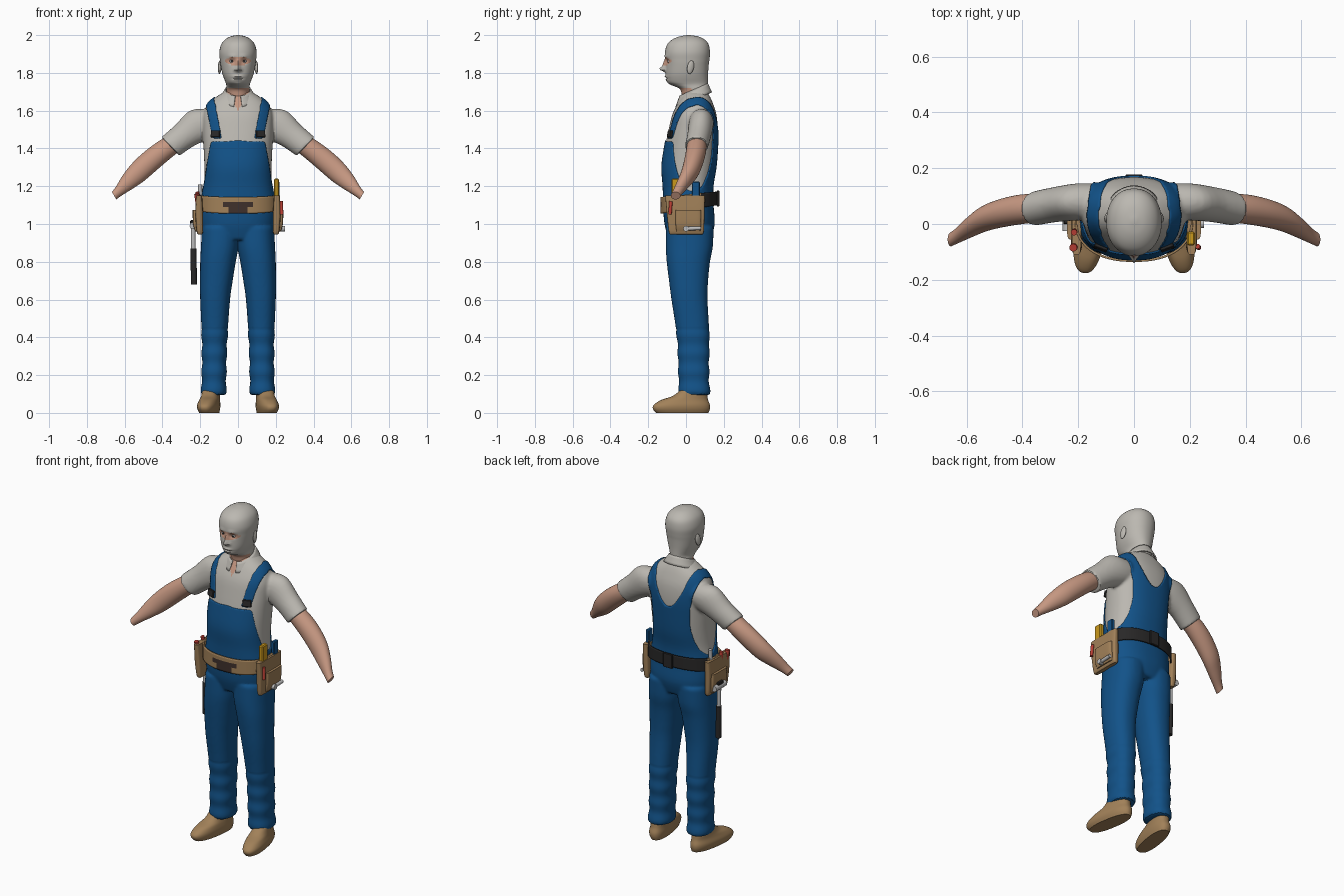
import bpy, bmesh, math
from mathutils import Vector
from mathutils.bvhtree import BVHTree

if "Cube" in bpy.data.objects:
    bpy.data.objects.remove(bpy.data.objects["Cube"])


def material(name, *rgb):
    m = bpy.data.materials.new(name)
    m.use_nodes = True
    m.diffuse_color = (*rgb, 1)
    m.node_tree.nodes["Principled BSDF"].inputs["Base Color"].default_value = (*rgb, 1)
    return m


GREY = material("light grey cloth", .5, .48, .44)
BLUE = material("work blue", .006, .085, .25)
SKIN = material("skin", .56, .31, .22)
TAN = material("tan leather", .36, .22, .1)
BLACK = material("black", .022, .021, .021)
BROWN = material("dark brown", .05, .03, .025)
YELLOW = material("yellow", .6, .32, .012)
RED = material("red", .5, .05, .035)
STEEL = material("steel", .5, .5, .5)


def finish(name, bm, mats, pick=None):
    """Turn a bmesh into an object; pick maps a face centre to a material slot."""
    bmesh.ops.recalc_face_normals(bm, faces=bm.faces)
    for f in bm.faces:
        f.material_index = pick(f.calc_center_median()) if pick else 0
    mesh = bpy.data.meshes.new(name)
    bm.to_mesh(mesh)
    bm.free()
    for m in mats:
        mesh.materials.append(m)
    obj = bpy.data.objects.new(name, mesh)
    bpy.context.collection.objects.link(obj)
    return obj


def refine(keys, steps):
    """Catmull-Rom interpolation of tuples."""
    out, last = [], len(keys) - 1
    for i in range(last):
        quad = [keys[max(0, min(last, i + k))] for k in (-1, 0, 1, 2)]
        for s in range(steps):
            t = s / steps
            out.append([b + .5 * t * (c - a + t * (2 * a - 5 * b + 4 * c - d + t * (3 * (b - c) + d - a)))
                        for a, b, c, d in zip(*quad)])
    return out + [keys[-1]]


def level(z, x0, x1, y0, y1):
    """Horizontal ring from its extents."""
    return ((x0 + x1) / 2, (y0 + y1) / 2, z, (x1 - x0) / 2, (y1 - y0) / 2, 0)


def flip(rings, side):
    return [(side * x, y, z, a, b, t if side > 0 else math.pi - t) for x, y, z, a, b, t in rings]


def add_loft(bm, rings, sides=48, power=2.0, steps=4):
    loops = []
    for x, y, z, a, b, tilt in refine(rings, steps):
        loop = []
        for i in range(sides):
            c, s = math.cos(math.tau * i / sides), math.sin(math.tau * i / sides)
            u = math.copysign(abs(c) ** (2 / power), c) * a
            w = math.copysign(abs(s) ** (2 / power), s) * b
            loop.append(bm.verts.new((x + u * math.cos(tilt), y + w, z + u * math.sin(tilt))))
        loops.append(loop)
    for p, q in zip(loops, loops[1:]):
        for i in range(sides):
            j = (i + 1) % sides
            bm.faces.new((p[i], p[j], q[j], q[i]))
    bm.faces.new(loops[0])
    bm.faces.new(loops[-1])


def loft(name, rings, mat, **kw):
    bm = bmesh.new()
    add_loft(bm, rings, **kw)
    return finish(name, bm, [mat])


def strip(name, point, cols, rows, mats, pick=None):
    """Curved cloth strip with thickness; point takes two fractions."""
    bm = bmesh.new()
    g = [[bm.verts.new(point(i / cols, j / rows)) for j in range(rows + 1)] for i in range(cols + 1)]
    for i in range(cols):
        for j in range(rows):
            bm.faces.new((g[i][j], g[i + 1][j], g[i + 1][j + 1], g[i][j + 1]))
    bmesh.ops.remove_doubles(bm, verts=bm.verts, dist=1e-5)
    obj = finish(name, bm, mats, pick)
    obj.modifiers.new("thickness", "SOLIDIFY").thickness = .008
    return obj


def box(name, centre, size, mat, aim=None):
    bm = bmesh.new()
    bmesh.ops.create_cube(bm, size=1)
    bmesh.ops.scale(bm, vec=size, verts=bm.verts)
    bmesh.ops.bevel(bm, geom=bm.edges[:], offset=min(size) * .2, segments=1, affect="EDGES")
    obj = finish(name, bm, [mat])
    obj.location = centre
    if aim:
        obj.rotation_euler = aim.to_track_quat("-Y", "Z").to_euler()
        obj.rotation_euler.rotate_axis("Y", 0) if aim.length == 0 else None
    return obj


def rod(name, start, end, radius, mat):
    a, b = Vector(start), Vector(end)
    bm = bmesh.new()
    bmesh.ops.create_cone(bm, cap_ends=True, segments=16, radius1=radius, radius2=radius, depth=(b - a).length)
    obj = finish(name, bm, [mat])
    obj.location = (a + b) / 2
    obj.rotation_euler = (b - a).to_track_quat("Z", "Y").to_euler()
    return obj


# Clothed body: torso, sleeves and legs fused into one surface
bm = bmesh.new()
add_loft(bm, [level(z, -w, w, f, b) for z, w, f, b in (
    (.92, .165, -.085, .125), (1, .188, -.108, .146), (1.1, .193, -.115, .14), (1.2, .18, -.118, .14),
    (1.3, .178, -.125, .156), (1.4, .182, -.112, .164), (1.5, .187, -.092, .168), (1.58, .184, -.072, .161),
    (1.64, .155, -.043, .142), (1.68, .105, -.02, .124), (1.7, .07, -.01, .11))], 64, 2.3)
for side in (1, -1):
    add_loft(bm, flip([(.1, .08, 1.55, .075, .06, .9), (.19, .08, 1.53, .095, .066, .85),
                       (.28, .07, 1.47, .075, .063, .8), (.358, .055, 1.41, .069, .061, .8)], side))
    add_loft(bm, flip([level(*k) for k in (
        (.1, .068, .19, -.032, .122), (.2, .068, .186, -.034, .116), (.4, .062, .186, -.042, .118),
        (.6, .048, .194, -.071, .108), (.7, .034, .195, -.084, .111), (.8, .018, .194, -.096, .121),
        (.88, .003, .19, -.101, .136), (.98, -.005, .185, -.1, .14))], side), power=2.3)
source = finish("body_helper", bm, [GREY])
fuse = source.modifiers.new("fuse", "REMESH")
fuse.mode, fuse.voxel_size = "VOXEL", .008
soft = source.modifiers.new("soften", "SMOOTH")
soft.factor, soft.iterations = .5, 5
body = bpy.data.meshes.new_from_object(source.evaluated_get(bpy.context.evaluated_depsgraph_get()))
bpy.data.objects.remove(source)


def in_overalls(p):
    x, y, z = abs(p.x), p.y, p.z
    if z < 1.16 or x > .2:
        return z < 1.16 and x < .25
    if z < 1.45:
        side_gap = ((y - .036) / .108) ** 2 + ((z - 1.45) / .28) ** 2 < 1
        return not side_gap and (y > .036 or z < 1.44)
    if y < .05:
        return abs(x - .112 - .2 * (z - 1.46)) < .024
    return .12 * math.sqrt(max(0, z - 1.46) / .2) < x < .125 + .22 * (z - 1.45)


def garment(name, keep, mats, lift, pick=None):
    """Cut a garment out of the body surface and even out its edges."""
    bm = bmesh.new()
    bm.from_mesh(body)
    bm.normal_update()
    for v in bm.verts:
        v.co += v.normal * lift(v.co.z)
    drop = [f for f in bm.faces if not keep(f.calc_center_median())]
    bmesh.ops.delete(bm, geom=drop, context="FACES")
    for _ in range(6):
        moved = {}
        for v in bm.verts:
            near = [e.other_vert(v).co for e in v.link_edges if e.is_boundary]
            if len(near) == 2:
                moved[v] = v.co / 2 + (near[0] + near[1]) / 4
        for v, co in moved.items():
            v.co = co
    return finish(name, bm, mats, pick)


def neckline(p):
    return int(p.y < .03 and p.z > 1.6 and abs(p.x) < (p.z - 1.6) * .6)


garment("shirt", lambda p: p.z > 1.1, [GREY, SKIN], lambda z: 0, neckline)
overalls = garment("overalls", in_overalls, [BLUE],
                   lambda z: .006 + (.0025 * math.sin(z * 65) if z < .45 else 0))
hem = overalls.modifiers.new("hem", "SOLIDIFY")
hem.thickness, hem.use_rim_only = .006, True

# Strap buckles laid on the chest
surface = BVHTree.FromPolygons([v.co for v in body.vertices], [p.vertices for p in body.polygons])
for side, label in ((1, "left"), (-1, "right")):
    spot, normal, _, _ = surface.ray_cast(Vector((side * .115, -1, 1.475)), Vector((0, 1, 0)))
    buckle = box("strap_buckle_" + label, spot + normal * .01, (.05, .014, .038), BLACK)
    buckle.rotation_euler = (math.atan2(normal.z, normal.y) - math.pi, 0, side * .35)


# Collar
def collar_point(u, v):
    a = .22 + u * (math.tau - .44)
    r = .068 + .032 * v
    return (r * math.sin(a), .04 - (r + .008 - .01 * v) * math.cos(a),
            1.712 - .033 * math.cos(a) - v * (.048 + .012 * max(0, math.cos(a)) ** 4))


strip("collar", collar_point, 48, 4, [GREY])

# Head and neck with a face opening
bm = bmesh.new()
add_loft(bm, [level(z, -w, w, f, b) for z, w, f, b in (
    (1.6, .058, -.015, .1), (1.68, .06, -.022, .11), (1.715, .062, -.033, .115), (1.735, .062, -.07, .116),
    (1.75, .066, -.096, .116), (1.775, .076, -.105, .116), (1.8, .084, -.107, .117), (1.84, .092, -.107, .12),
    (1.87, .096, -.109, .124), (1.91, .099, -.111, .127), (1.95, .089, -.1, .12), (1.975, .07, -.075, .1),
    (1.992, .042, -.038, .068), (2, .008, .005, .022))], 96, 2.15, 5)
BUMPS = ((0, 1.82, .013, .013, .031), (0, 1.845, .01, .022, .015), (.033, 1.862, .017, .012, -.011),
         (.03, 1.888, .025, .009, .005), (0, 1.78, .024, .006, .007), (0, 1.763, .022, .006, .006),
         (0, 1.771, .026, .003, -.006), (0, 1.738, .022, .012, .007), (.018, 1.815, .008, .008, .007))
for v in bm.verts:
    if v.co.y < -.02:
        v.co.y -= sum(h * math.exp(-((abs(v.co.x) - x) / sx) ** 2 - ((v.co.z - z) / sz) ** 2)
                      for x, z, sx, sz, h in BUMPS)


def face_colour(p):
    opening = p.y < 0 and (p.x / .068) ** 2 + ((p.z - 1.863) / .024) ** 2 < 1
    return int(opening or (p.z < 1.718 and p.y < .03))


finish("head", bm, [GREY, SKIN], face_colour)

for side, label in ((1, "left"), (-1, "right")):
    # Eyes and ears
    bm = bmesh.new()
    bmesh.ops.create_uvsphere(bm, u_segments=24, v_segments=16, radius=.014)
    eye = finish("eye_" + label, bm, [STEEL, BLACK], lambda p: int(p.y < 0 and math.hypot(p.x, p.z) < .006))
    eye.location = (side * .033, -.084, 1.862)
    bm = bmesh.new()
    bmesh.ops.create_uvsphere(bm, u_segments=20, v_segments=12, radius=1)
    ear = finish("ear_" + label, bm, [GREY])
    ear.scale, ear.location = (.009, .018, .036), (side * .097, .024, 1.83)
    ear.rotation_euler = (-.2, 0, side * .25)
    # Bare forearms ending at the wrist
    loft("forearm_" + label, flip([
        (.33, .058, 1.435, .052, .05, .8), (.4, .053, 1.385, .056, .053, .8), (.47, .04, 1.328, .058, .051, .85),
        (.533, .02, 1.27, .055, .046, .87), (.585, -.01, 1.22, .043, .037, .85),
        (.63, -.04, 1.175, .028, .028, .95), (.656, -.055, 1.15, .023, .025, 1.05)], side), SKIN)
    # Shoes, toes turned out
    shoe = loft("shoe_" + label, flip([
        (0, -.02, 0, .046, .14, 0), (.002, -.025, .02, .053, .152, 0), (.002, -.023, .042, .055, .15, 0),
        (0, -.008, .068, .05, .126, 0), (0, .022, .09, .046, .092, 0), (0, .042, .125, .044, .066, 0)], side),
        TAN, power=2.4)
    shoe.location.x, shoe.rotation_euler.z = side * .149, side * .16
    # Tool pouches with an outer pocket
    loft("pouch_" + label, flip([level(*k) for k in (
        (.945, .19, .212, -.085, .088), (.965, .185, .22, -.092, .095), (1.06, .185, .226, -.102, .098),
        (1.15, .19, .222, -.11, .1))], side), TAN, power=5)
    loft("pocket_" + label, flip([level(*k) for k in (
        (.96, .2, .226, -.05, .075), (1, .2, .238, -.055, .08), (1.075, .2, .24, -.055, .08))], side),
        TAN, power=5)


# Belt: leather front, black webbing behind
def belt_point(u, v):
    c, s = math.cos(u * math.tau), math.sin(u * math.tau)
    x, y = (math.copysign(abs(k) ** .87, k) for k in (s, -c))
    return (.212 * x, .014 + .15 * y, 1.117 + .018 * y + (v - .5) * (.08 - .008 * y))


def belt_colour(p):
    if p.y > .08:
        return 1
    width = .078 if p.z > 1.09 else .05
    return 2 if p.y < 0 and abs(p.x) < width and 1.058 < p.z < 1.118 else 0


strip("belt", belt_point, 96, 10, [TAN, BLACK, BROWN], belt_colour)
box("belt_clasp", (0, .17, 1.135), (.06, .014, .085), BLACK)

# Left side tools
box("folding_rule", (.204, -.052, 1.15), (.028, .05, .18), YELLOW)
box("blue_tool_handle", (.208, .052, 1.15), (.022, .042, .15), BLUE)
rod("marker", (.232, -.085, 1.05), (.228, -.08, 1.12), .009, RED)
rod("wrench_shaft", (.238, -.005, .975), (.238, .08, .978), .01, STEEL)
rod("wrench_jaw", (.215, .0, .975), (.25, .0, .975), .015, STEEL)

# Right side tools and hanging hammer
rod("screwdriver_handle", (-.205, -.07, 1.07), (-.218, -.085, 1.16), .014, RED)
rod("red_plier_grip", (-.21, -.02, 1.08), (-.215, -.03, 1.17), .011, RED)
rod("chisel", (-.2, .05, 1.08), (-.2, .055, 1.21), .011, STEEL)
rod("hammer_head", (-.238, -.025, .99), (-.238, .075, .99), .018, STEEL)
box("hammer_loop", (-.236, .025, 1.01), (.034, .05, .02), BLACK)
rod("hammer_shaft", (-.236, .025, .84), (-.238, .025, 1), .012, STEEL)
rod("hammer_grip", (-.233, .025, .68), (-.236, .025, .87), .016, BLACK)

# Smooth shading with crisp edges
for obj in bpy.context.scene.objects:
    obj.select_set(obj.type == "MESH")
bpy.context.view_layer.objects.active = overalls
bpy.ops.object.shade_smooth_by_angle()
